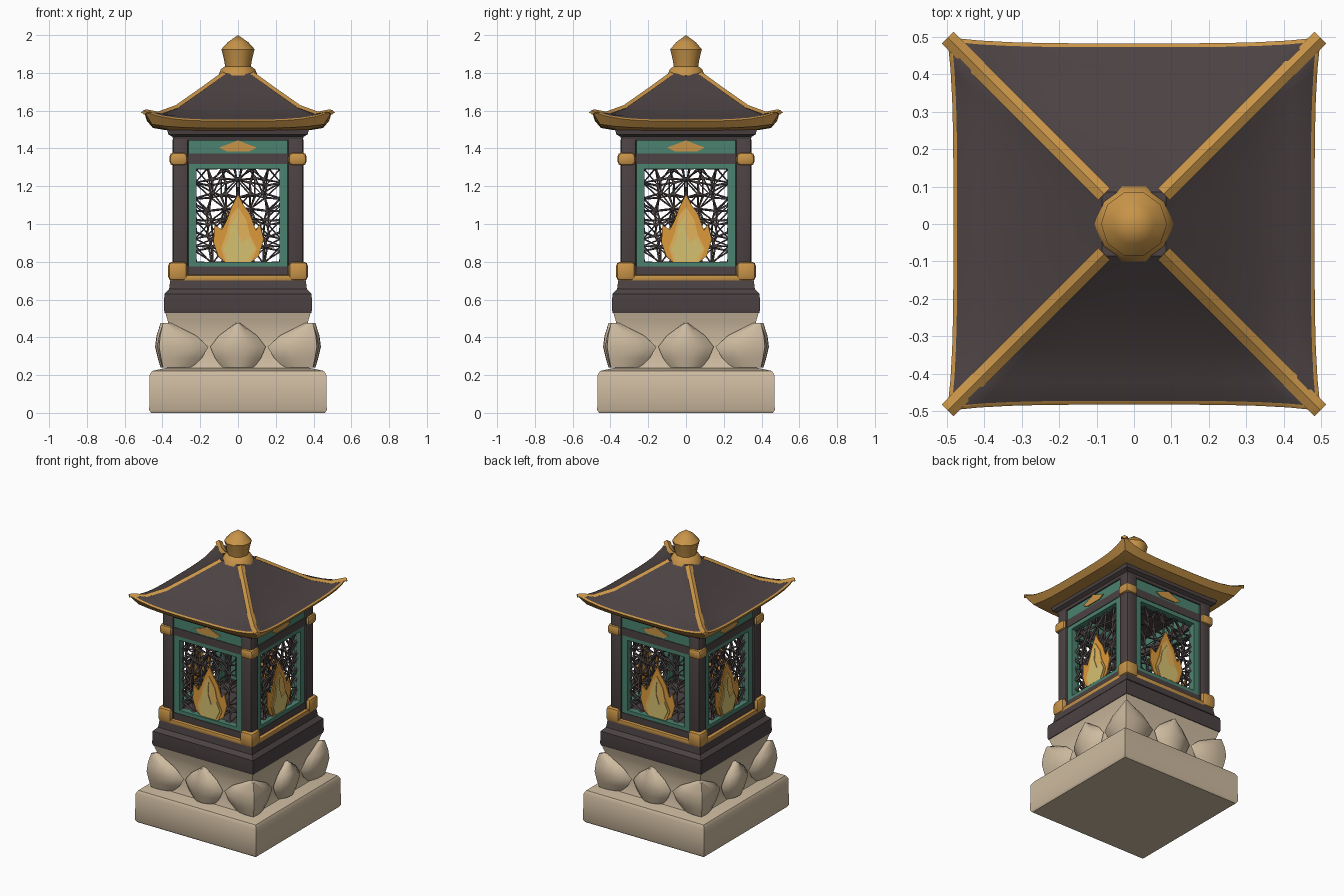
import bpy, bmesh, math, random
from mathutils import Matrix, Vector

if "Cube" in bpy.data.objects:
    bpy.data.objects.remove(bpy.data.objects["Cube"])

random.seed(4)


def material(name, r, g, b):
    m = bpy.data.materials.new(name)
    m.diffuse_color = [((c / 255 + 0.055) / 1.055) ** 2.4 for c in (r, g, b)] + [1]
    m.use_nodes = True
    m.node_tree.nodes["Principled BSDF"].inputs["Base Color"].default_value = m.diffuse_color
    return m


STONE = material("warm stone", 206, 187, 160)
DARK = material("dark wood", 76, 66, 67)
GOLD = material("gold trim", 200, 148, 72)
GREEN = material("green paint", 76, 130, 112)
AMBER = material("flame amber", 220, 154, 60)
HONEY = material("flame honey", 226, 180, 92)
PALE = material("flame pale yellow", 214, 192, 112)


def finish(name, bm, mats, sides=1, angle=35):
    """Turn a bmesh into an object, repeated around z for each side."""
    if sides > 1:
        src = bm.copy()
        for k in range(1, sides):
            rot = src.copy()
            bmesh.ops.rotate(rot, verts=rot.verts, cent=(0, 0, 0),
                             matrix=Matrix.Rotation(k * math.tau / sides, 3, 'Z'))
            tmp = bpy.data.meshes.new("tmp")
            rot.to_mesh(tmp)
            bm.from_mesh(tmp)
            bpy.data.meshes.remove(tmp)
    bmesh.ops.recalc_face_normals(bm, faces=bm.faces)
    me = bpy.data.meshes.new(name)
    bm.to_mesh(me)
    for m in mats:
        me.materials.append(m)
    me.shade_smooth()
    me.set_sharp_from_angle(angle=math.radians(angle))
    ob = bpy.data.objects.new(name, me)
    bpy.context.collection.objects.link(ob)
    return ob


def boxes(name, mat, ranges, sides=4, bevel=0.0):
    bm = bmesh.new()
    for x0, x1, y0, y1, z0, z1 in ranges:
        bmesh.ops.create_cube(bm, size=1, matrix=Matrix.Translation(
            ((x0 + x1) / 2, (y0 + y1) / 2, (z0 + z1) / 2)) @ Matrix.Diagonal((x1 - x0, y1 - y0, z1 - z0, 1)))
    if bevel:
        bmesh.ops.bevel(bm, geom=bm.edges[:], offset=bevel, segments=2, profile=0.5, affect='EDGES')
    return finish(name, bm, [mat], sides)


def square_loft(name, mats, rings, n=1, bands=None):
    """Stack of square rings (half, z, corner lift, corner flare); bands gives material per level."""
    bm = bmesh.new()
    loops = []
    for half, z, lift, flare in rings:
        loop = []
        for k in range(4):
            for i in range(n):
                t = -1 + 2 * i / n
                e = t ** 4
                p = Vector((t * (half + flare), -half - flare * e, z + lift * e))
                loop.append(bm.verts.new(Matrix.Rotation(k * math.pi / 2, 3, 'Z') @ p))
        loops.append(loop)
    for j in range(len(loops) - 1):
        a, b = loops[j], loops[j + 1]
        for i in range(len(a)):
            q = (i + 1) % len(a)
            bm.faces.new((a[i], a[q], b[q], b[i])).material_index = bands[j] if bands else 0
    bm.faces.new(loops[0][::-1])
    bm.faces.new(loops[-1])
    return finish(name, bm, mats)


def plate(name, mat, pts, y, thick=0.008):
    """Thin flat outline in x, z with its front at -y, on all four sides."""
    bm = bmesh.new()
    f = bm.faces.new([bm.verts.new((x, -y, z)) for x, z in pts])
    ext = bmesh.ops.extrude_face_region(bm, geom=[f])
    bmesh.ops.translate(bm, verts=[v for v in ext['geom'] if isinstance(v, bmesh.types.BMVert)],
                        vec=(0, thick, 0))
    return finish(name, bm, [mat], 4)


# Stone base and lotus core
square_loft("base_slab", [STONE], [(.46, 0, 0, 0), (.47, .015, 0, 0), (.468, .2, 0, 0),
                                   (.455, .222, 0, 0), (.37, .24, 0, 0)])
square_loft("lotus_core", [STONE], [(.38, .23, 0, 0), (.36, .29, 0, 0), (.36, .43, 0, 0),
                                    (.37, .48, 0, 0), (.385, .532, 0, 0)])

# Lotus petals: one on each side, one folded around each corner
bm = bmesh.new()
H = 0.365
rows = [(.24, .085, .045), (.29, .122, .06), (.35, .147, .074), (.41, .10, .066), (.475, .012, .045)]
for corner in (False, True):
    grid = []
    for z, w, d in rows:
        line = []
        for i in range(9):
            t = -1 + i / 4
            u = t * w * (1.42 if corner else 1)
            off = d * (1 - .85 * abs(t) ** 2.2)
            if corner:
                ang = math.radians(-45 + 45 * max(-1, min(1, u / .13)))
                p = Vector((H + min(u, 0), -H + max(u, 0), z))
            else:
                ang = -math.pi / 2
                p = Vector((u, -H, z))
            line.append(bm.verts.new(p + off * Vector((math.cos(ang), math.sin(ang), 0))))
        grid.append(line)
    for a, b in zip(grid, grid[1:]):
        for i in range(8):
            bm.faces.new((a[i], a[i + 1], b[i + 1], b[i]))
    bm.faces.new(grid[0][::-1])
    bm.faces.new(grid[-1])
finish("lotus_petals", bm, [STONE], 4, 50)

# Dark plinth and gold sill
square_loft("plinth", [DARK], [(.388, .53, 0, 0), (.392, .545, 0, 0), (.39, .63, 0, 0),
                               (.365, .655, 0, 0), (.358, .705, 0, 0)])
boxes("gold_sill", GOLD, [(-.36, .36, -.36, .36, .70, .73)], 1, .006)

# Lantern chamber: posts, rails, fittings
boxes("corner_posts", DARK, [(.262, .347, -.347, -.262, .72, 1.46)], 4, .016)
boxes("rails", DARK, [(-.28, .28, -.337, -.27, .725, .775), (-.28, .28, -.337, -.27, 1.318, 1.372)])
boxes("chamber_floor", DARK, [(-.3, .3, -.3, .3, .72, .76)], 1)
boxes("lower_fittings", GOLD, [(.268, .37, -.37, -.268, .70, .80)], 4, .022)
boxes("upper_fittings", GOLD, [(.268, .362, -.362, -.268, 1.31, 1.378)], 4, .02)
boxes("upper_panels", GREEN, [(-.27, .27, -.333, -.28, 1.37, 1.447)])
boxes("window_frames", GREEN, [
    (-.265, -.22, -.333, -.285, .77, 1.32), (.22, .265, -.333, -.285, .77, 1.32),
    (-.22, .22, -.333, -.285, .77, .80), (-.22, .22, -.333, -.285, 1.29, 1.32)])
square_loft("frieze", [DARK], [(.342, 1.443, 0, 0), (.347, 1.462, 0, 0), (.37, 1.475, 0, 0),
                               (.375, 1.505, 0, 0)])

# Irregular open lattice in each window
bm = bmesh.new()
nx, nz = 6, 7
verts = [[None] * (nz + 1) for _ in range(nx + 1)]
for i in range(nx + 1):
    for j in range(nz + 1):
        jx = random.uniform(-.02, .02) if 0 < i < nx else 0
        jz = random.uniform(-.02, .02) if 0 < j < nz else 0
        verts[i][j] = bm.verts.new((-.225 + .45 * i / nx + jx, -.298, .795 + .5 * j / nz + jz))
for i in range(nx):
    for j in range(nz):
        a, b, c, d = verts[i][j], verts[i + 1][j], verts[i + 1][j + 1], verts[i][j + 1]
        for tri in (((a, b, c), (a, c, d)) if random.random() < .5 else ((a, b, d), (b, c, d))):
            bm.faces.new(tri)
lattice = finish("window_lattice", bm, [DARK], 4)
wire = lattice.modifiers.new("bars", 'WIREFRAME')
wire.thickness = .02
wire.use_even_offset = False

# Flames and ornaments as thin plates
plate("flame_outer", AMBER, [(-.07, .80), (.07, .80), (.11, .83), (.137, .92), (.115, 1.0), (.095, .965),
                             (.065, 1.05), (.03, 1.10), (0, 1.16), (-.035, 1.09), (-.06, 1.02),
                             (-.085, .97), (-.125, .995), (-.13, .90), (-.105, .83)], .318)
plate("flame_middle", HONEY, [(-.065, .80), (.07, .80), (.1, .87), (.06, .95), (.045, 1.02), (0, 1.09),
                              (-.04, 1.04), (-.06, .95), (-.09, .87)], .323)
plate("flame_inner", PALE, [(-.055, .805), (.055, .805), (.088, .87), (.06, .93), (.02, .90),
                            (-.005, .97), (.0, 1.05), (-.04, .99), (-.05, .92), (-.075, .87)], .328)
plate("panel_ornaments", GOLD, [(-.1, 1.405), (-.06, 1.384), (.06, 1.384), (.1, 1.405),
                                (.045, 1.425), (0, 1.443), (-.045, 1.425)], .34)

# Flared roof with gold eaves
square_loft("roof", [DARK, GOLD], [
    (.35, 1.492, 0, 0), (.45, 1.508, .02, .005), (.482, 1.545, .05, .016), (.472, 1.553, .046, .014),
    (.42, 1.568, .018, .004), (.33, 1.612, .008, 0), (.2, 1.703, .008, 0), (.085, 1.797, 0, 0)],
    12, [1, 1, 1, 0, 0, 0, 0])

# Gold hip ridges
bm = bmesh.new()
prev = None
for a, z in [(.497, 1.597), (.485, 1.60), (.424, 1.588), (.33, 1.622), (.2, 1.713), (.08, 1.80)]:
    cur = [bm.verts.new((a + o, -a + o, z + h)) for o, h in
           ((-.016, -.006), (0, .007), (.016, -.006), (0, -.018))]
    if prev:
        for i in range(4):
            bm.faces.new((prev[i], prev[(i + 1) % 4], cur[(i + 1) % 4], cur[i]))
    else:
        bm.faces.new(cur)
    prev = cur
bm.faces.new(prev)
finish("hip_ridges", bm, [GOLD], 4)

# Finial
bm = bmesh.new()
prof = [(0, 1.78), (.105, 1.785), (.09, 1.82), (.068, 1.835), (.074, 1.87), (.088, 1.925),
        (.055, 1.962), (0, 2.0)]
pv = [bm.verts.new((r, 0, z)) for r, z in prof]
edges = [bm.edges.new(e) for e in zip(pv, pv[1:])]
bmesh.ops.spin(bm, geom=pv + edges, cent=(0, 0, 0), axis=(0, 0, 1), angle=math.tau, steps=10)
bmesh.ops.remove_doubles(bm, verts=bm.verts, dist=.0005)
finish("finial", bm, [GOLD], 1, 50)
